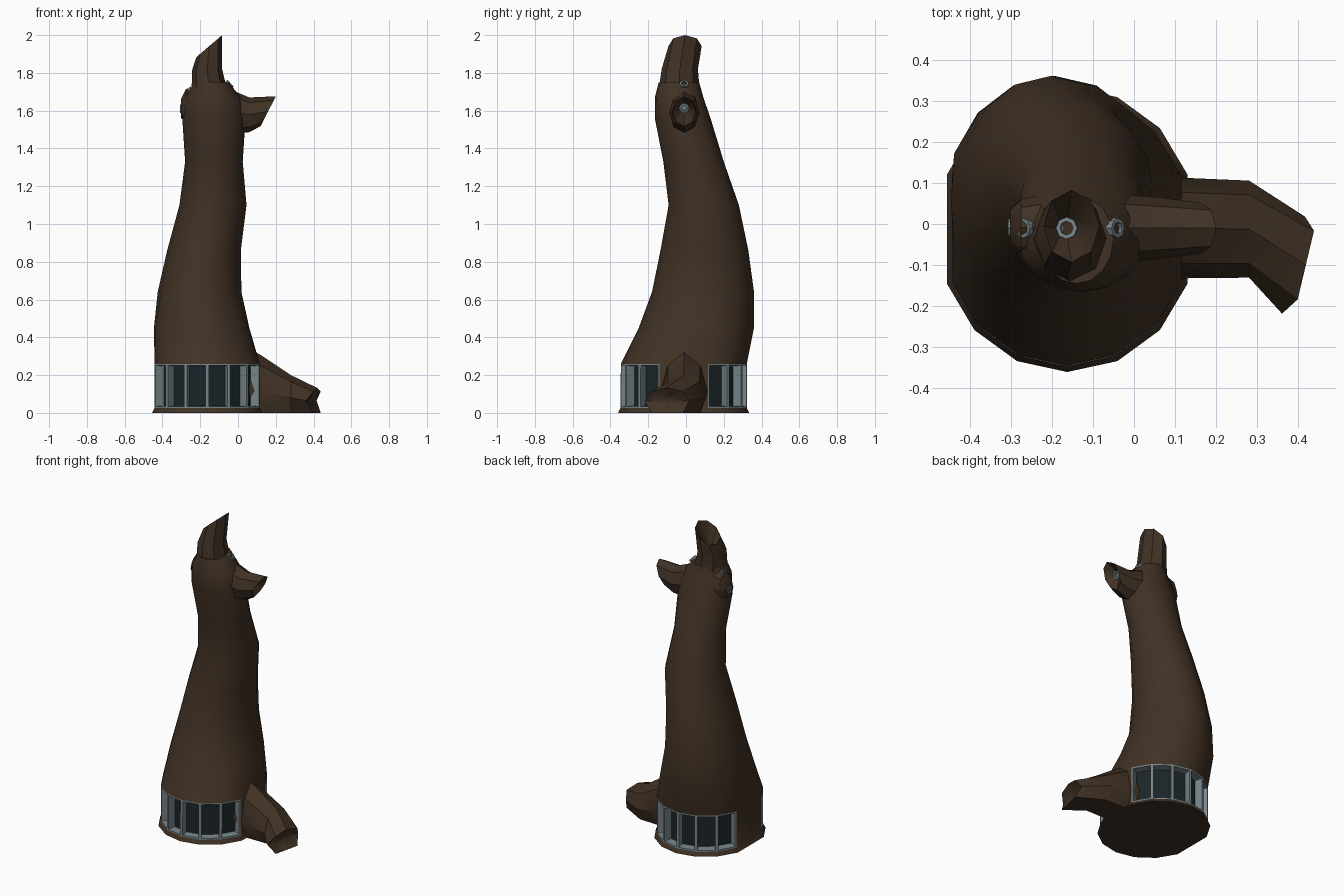
import bpy, bmesh
from math import cos, sin, tau, radians
from mathutils import Vector as V

if "Cube" in bpy.data.objects:
    bpy.data.objects.remove(bpy.data.objects["Cube"])


def material(name, rgb):
    m = bpy.data.materials.new(name)
    m.diffuse_color = (*rgb, 1)
    m.use_nodes = True
    m.node_tree.nodes["Principled BSDF"].inputs["Base Color"].default_value = m.diffuse_color
    return m


BARK = material("bark", (0.052, 0.031, 0.018))
STEEL = material("steel", (0.19, 0.24, 0.26))
GLASS = material("dark_glass", (0.011, 0.018, 0.021))


def ring(c, u, v, n=8, q=1.0):
    """Ellipse with semi-axes u and v; q above 1 flattens the u ends."""
    c, u, v = V(c), V(u), V(v)
    return [c + u * max(-1, min(1, q * cos(tau * i / n))) + v * sin(tau * i / n) for i in range(n)]


def finish(name, bm, mats, angle=35):
    me = bpy.data.meshes.new(name)
    bm.to_mesh(me)
    bm.free()
    for m in mats:
        me.materials.append(m)
    ob = bpy.data.objects.new(name, me)
    bpy.context.collection.objects.link(ob)
    bpy.ops.object.select_all(action='DESELECT')
    ob.select_set(True)
    bpy.context.view_layer.objects.active = ob
    bpy.ops.object.shade_smooth_by_angle(angle=radians(angle))
    return ob


def loft(name, rings, mat, skip=()):
    """Skin a list of rings, closing both ends."""
    bm = bmesh.new()
    vs = [[bm.verts.new(p) for p in r] for r in rings]
    n = len(vs[0])
    for j in range(len(vs) - 1):
        for i in range(n):
            if (j, i) not in skip:
                k = (i + 1) % n
                bm.faces.new((vs[j][i], vs[j][k], vs[j + 1][k], vs[j + 1][i]))
    bm.faces.new(vs[0][::-1])
    bm.faces.new(vs[-1])
    return finish(name, bm, [mat])


def level(z, x0, x1, y0, y1, q=1.0):
    """Horizontal trunk ring from its extents."""
    return ring(((x0 + x1) / 2, (y0 + y1) / 2, z), ((x1 - x0) / 2, 0, 0),
                (0, (y1 - y0) / 2, 0), 16, q)


# trunk, with a gap left for the windows at the front and back
WINDOWS = [*range(1, 7), *range(9, 15)]
trunk = [
    level(0.00, -.455, .130, -.360, .335, 1.09),
    level(0.025, -.442, .115, -.347, .322, 1.09),
    level(0.26, -.442, .115, -.345, .322, 1.09),
    level(0.45, -.445, .060, -.250, .360, 1.05),
    level(0.64, -.425, .018, -.180, .360),
    level(0.86, -.375, .015, -.135, .330),
    level(1.10, -.310, .045, -.092, .280),
    level(1.33, -.280, .025, -.120, .200),
    level(1.56, -.295, .040, -.165, .130),
    level(1.67, -.280, .015, -.165, .092),
    level(1.75, -.230, -.050, -.145, .070),
]
loft("trunk", trunk, BARK, {(1, i) for i in WINDOWS})

# window band: frames inset from each bay, panes sunk behind them
bm = bmesh.new()
bays = []
for i in WINDOWS:
    pts = (trunk[1][i], trunk[1][i + 1], trunk[2][i + 1], trunk[2][i])
    bays.append(bm.faces.new([bm.verts.new(p) for p in pts]))
bm.normal_update()
bmesh.ops.inset_individual(bm, faces=bays, thickness=.013, depth=0)
bmesh.ops.inset_individual(bm, faces=bays, thickness=.004, depth=-.05)
for f in bays:
    f.material_index = 1
finish("window_band", bm, [STEEL, GLASS], 20)

# broken top, cut on a slant with a funnel-shaped hollow
loft("hollow_top", [
    ring((-.155, -.04, 1.67), (.10, 0, 0), (0, .115, 0)),
    ring((-.155, -.035, 1.74), (.09, 0, 0), (0, .105, 0)),
    ring((-.163, -.033, 1.82), (.079, 0, 0), (0, .096, 0)),
    ring((-.152, -.005, 1.942), (.068, 0, .058), (0, .088, 0)),
    ring((-.162, -.01, 1.84), (.024, 0, .01), (0, .024, 0)),
], BARK)

# branch stump on the right
loft("branch", [
    ring((-.06, -.01, 1.60), (0, .085, 0), (0, 0, .12)),
    ring((.06, -.01, 1.578), (0, .075, 0), (0, 0, .092)),
    ring((.16, -.01, 1.597), (0, .062, 0), (.04, 0, .079)),
    ring((.115, -.01, 1.615), (0, .022, 0), (.008, 0, .022)),
], BARK)

# small knot on the left
loft("knot", [
    ring((-.20, -.008, 1.63), (0, -.085, 0), (0, 0, .105)),
    ring((-.275, -.008, 1.63), (0, -.068, 0), (0, 0, .085)),
    ring((-.302, -.008, 1.61), (0, -.045, 0), (0, 0, .05)),
], BARK)

# root spreading from the base and turning to the front
root = [
    ring((.00, -.01, .13), (0, .135, 0), (0, 0, .25)),
    ring((.13, -.01, .11), (0, .122, 0), (0, 0, .19)),
    ring((.28, -.0125, .08), (0, .118, 0), (0, 0, .12)),
    ring((.418, -.10, .065), (.028, .118, 0), (0, 0, .068)),
    ring((.375, -.095, .06), (.006, .03, 0), (0, 0, .025)),
]
for k in (0, 4):
    root[3][k].x -= .03
for r in root:
    for p in r:
        p.z = max(p.z, 0) if p.z > .02 else 0
loft("root", root, BARK)


# metal ring sockets
def socket(name, p, axis, r=.027):
    p, a = V(p), V(axis).normalized()
    u = a.cross(V((0, 1, 0))).normalized()
    v = a.cross(u)
    loft(name, [ring(p + a * h, u * s, v * s) for h, s in
                ((-.025, r), (.008, r), (.008, r * .62), (-.006, r * .62))], STEEL)


socket("top_socket", (-.162, -.01, 1.845), (-.3, 0, 1))
socket("branch_socket", (.122, -.01, 1.615), (1, 0, -.3))
socket("right_shoulder_socket", (-.045, -.01, 1.74), (.75, 0, .65), .024)
socket("left_shoulder_socket", (-.263, -.01, 1.705), (-.75, 0, .65), .024)
socket("knot_socket", (-.298, -.01, 1.61), (-1, 0, 0), .022)
